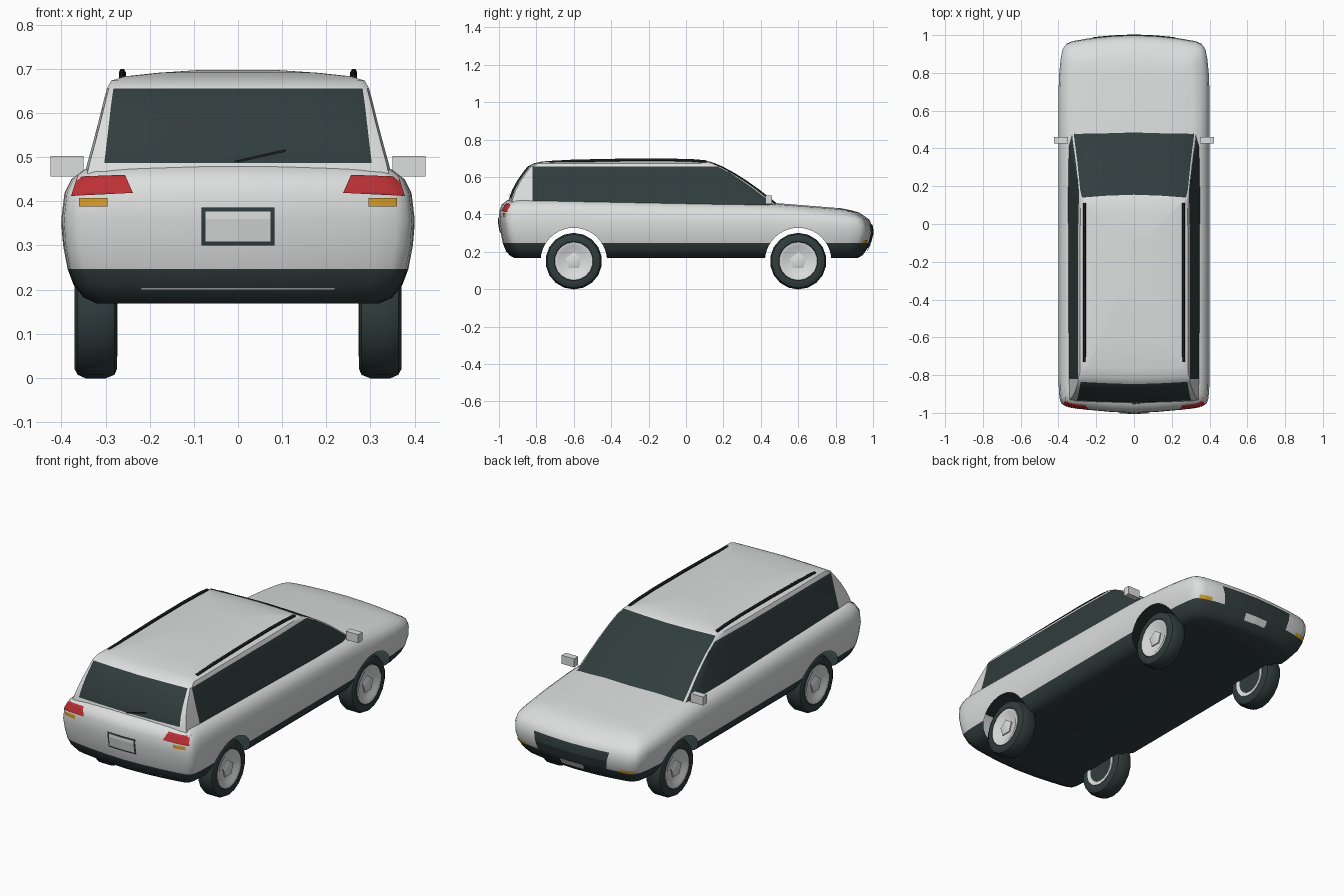
import bpy, bmesh, math
from mathutils import Vector, Matrix
from mathutils.bvhtree import BVHTree

cube = bpy.data.objects.get("Cube")
if cube:
    bpy.data.objects.remove(cube, do_unlink=True)


def material(name, rgb):
    m = bpy.data.materials.new(name)
    m.use_nodes = True
    m.diffuse_color = (*rgb, 1)
    m.node_tree.nodes["Principled BSDF"].inputs["Base Color"].default_value = (*rgb, 1)
    return m


PAINT = material("silver paint", (0.72, 0.73, 0.73))
DARK = material("dark trim and glass", (0.03, 0.046, 0.046))
BLACK = material("black rail", (0.01, 0.012, 0.012))
RED = material("red lamp", (0.5, 0.03, 0.035))
AMBER = material("amber lamp", (0.66, 0.34, 0.025))


def finish(name, bm, mats, angle=40):
    bmesh.ops.recalc_face_normals(bm, faces=bm.faces)
    mesh = bpy.data.meshes.new(name)
    bm.to_mesh(mesh)
    bm.free()
    for m in mats:
        mesh.materials.append(m)
    ob = bpy.data.objects.new(name, mesh)
    bpy.context.collection.objects.link(ob)
    if angle:
        smooth(ob, angle)
    return ob


def smooth(ob, angle):
    bpy.ops.object.select_all(action="DESELECT")
    ob.select_set(True)
    bpy.context.view_layer.objects.active = ob
    bpy.ops.object.shade_smooth_by_angle(angle=math.radians(angle))


def stack(halves, rule):
    """Stack mirrored half outlines (nose centre to tail centre) and cap both ends."""
    bm = bmesh.new()
    n = len(halves[0])
    m = 2 * n - 2
    rings = []
    for half in halves:
        loop = half + [(-x, y, z) for x, y, z in half[-2:0:-1]]
        rings.append([bm.verts.new(p) for p in loop])
    for j in range(len(rings) - 1):
        for i in range(m):
            k = (i + 1) % m
            f = bm.faces.new((rings[j][i], rings[j][k], rings[j + 1][k], rings[j + 1][i]))
            f.material_index = rule(j, i if i < n - 1 else m - 1 - i)
    for j in (0, len(rings) - 1):
        for i in range(n - 1):
            ids = dict.fromkeys([i, i + 1, m - i - 1, (m - i) % m])
            f = bm.faces.new([rings[j][q] for q in ids])
            f.material_index = 1 if j == 0 else 0
    return bm


# Lower body: stacked plan outlines whose upper levels fall towards the hood
plan = [(0, 1), (.3, .995), (.6, .983), (.82, .968), (.9, .955), (.945, .93), (.97, .88), (.99, .8)]
plan += [(1, .7 - .1 * i) for i in range(16)]
plan += [(.995, -.88), (.985, -.925), (.96, -.952), (.9, -.965), (.8, -.973), (.55, -.986), (.3, -.995), (0, -1)]


def drop(y):
    return .025 * max(0, y + .9) / 1.35 if y < .45 else .025 + .08 * (y - .45)


# height, hood fall, half width, nose, tail
levels = [(.168, 0, .32, .92, .92), (.182, 0, .35, .945, .945), (.21, 0, .372, .965, .965),
          (.247, 0, .386, .985, .98), (.30, 0, .396, 1, .99), (.36, .3, .4, .995, 1),
          (.42, .7, .393, .98, .998), (.452, 1, .377, .96, .985), (.473, 1, .35, .925, .96),
          (.482, 1, .31, .88, .94), (.488, 1, .16, .83, .93)]
halves = []
for z, k, w, yf, yr in levels:
    pts = [(fx * w, fy * (yf if fy > 0 else yr)) for fx, fy in plan]
    halves.append([(x, y, z - k * drop(y)) for x, y in pts])
body = finish("lower_body", stack(halves, lambda j, i: 1 if j < 3 else 0), [PAINT, DARK, BLACK], 0)

# Wheel arches: cut the side skin, then open the cut into the hollow shell
bm = bmesh.new()
for sx in (-1, 1):
    for y in (-.6, .6):
        place = Matrix.Translation((sx * .4, y, .15)) @ Matrix.Rotation(math.pi / 2, 4, "Y")
        bmesh.ops.create_cone(bm, cap_ends=True, segments=40, radius1=.178, radius2=.178, depth=.2, matrix=place)
for f in bm.faces:
    f.material_index = 2
cutter = finish("arch_cutter", bm, [PAINT, DARK, BLACK], 0)
cutter.hide_render = True
mod = body.modifiers.new("arches", "BOOLEAN")
mod.object, mod.operation, mod.solver = cutter, "DIFFERENCE", "EXACT"
bpy.context.view_layer.update()
shell = bpy.data.meshes.new_from_object(body.evaluated_get(bpy.context.evaluated_depsgraph_get()))
body.modifiers.clear()
body.data = shell
bpy.data.objects.remove(cutter, do_unlink=True)
bm = bmesh.new()
bm.from_mesh(shell)
bmesh.ops.delete(bm, geom=[f for f in bm.faces if f.material_index == 2], context="FACES")
body_tree = BVHTree.FromBMesh(bm)
bm.to_mesh(shell)
bm.free()
smooth(body, 50)

# Cabin: stacked outlines with glass on the front, side and rear panels
cabin_levels = [(.44, .352, .51, -.955), (.487, .341, .45, -.945), (.53, .329, .395, -.93), (.58, .316, .325, -.903),
                (.62, .306, .262, -.875), (.655, .297, .197, -.848), (.673, .287, .155, -.815),
                (.683, .255, .125, -.77), (.691, .18, .06, -.63), (.697, .09, -.05, -.4)]
halves = []
for j, (z, w, yf, yr) in enumerate(cabin_levels):
    t = min(1, (z - .44) / .21)
    side = [yf - .09 + (max(-.82, yr + .025) - yf + .09) * s / 5 for s in range(6)]
    half = [(0, yf), (.5 * w, yf - .005), ((.91 + .05 * t) * w, yf - .015), ((.935 + .045 * t) * w, yf - .025)]
    half += [(w * (.985 if s == 0 else 1), y) for s, y in enumerate(side)]
    half += [(.985 * w, yr + .02), ((.87 + .08 * t) * w, yr + .012), (.5 * w, yr + .005), (0, yr)]
    halves.append([(x, y, z) for x, y in half])


def glazing(j, i):
    windscreen = i < 2 and j < 6
    side_window = 3 <= i <= 8 and j < 5
    rear_window = i >= 11 and 1 <= j < 5
    return 1 if windscreen or side_window or rear_window else 0


bm = stack(halves, glazing)
cabin_tree = BVHTree.FromBMesh(bm)
finish("cabin", bm, [PAINT, DARK], 35)


def plate(name, corners, mat, facing, tree=body_tree, lift=.004, steps=8):
    """Lay a thin four-cornered (x, z) sheet on the surface seen from the facing end."""
    bm = bmesh.new()
    a, b, c, d = (Vector(p) for p in corners)
    rows = []
    for u in range(steps + 1):
        row = []
        for v in range(steps + 1):
            p = a.lerp(b, u / steps).lerp(d.lerp(c, u / steps), v / steps)
            hit = tree.ray_cast(Vector((p.x, 2 * facing, p.y)), Vector((0, -facing, 0)))[0]
            y = hit.y if hit else facing * .94
            row.append(bm.verts.new((p.x, y + facing * lift, p.y)))
        rows.append(row)
    for u in range(steps):
        for v in range(steps):
            quad = [rows[u][v], rows[u + 1][v], rows[u + 1][v + 1], rows[u][v + 1]]
            bm.faces.new(quad if facing < 0 else quad[::-1])
    mesh = bpy.data.meshes.new(name)
    bm.to_mesh(mesh)
    bm.free()
    mesh.materials.append(mat)
    bpy.context.collection.objects.link(bpy.data.objects.new(name, mesh))


def rect(x0, x1, z0, z1):
    return [(x0, z0), (x1, z0), (x1, z1), (x0, z1)]


# Lamps on both ends
for sx, label in ((1, "left"), (-1, "right")):
    order = 1 if sx > 0 else -1
    tail = [(sx * x, z) for x, z in ((.238, .419), (.378, .412), (.364, .456), (.256, .46))][::order]
    plate("tail_lamp_" + label, tail, RED, -1)
    plate("rear_indicator_" + label, [(sx * x, z) for x, z in rect(.295, .36, .388, .407)][::order], AMBER, -1)
    plate("front_indicator_" + label, [(sx * x, z) for x, z in rect(.28, .35, .243, .262)][::order], AMBER, 1)

# Grille, number plates and rear wiper
plate("grille", [(-.2, .22), (.2, .22), (.225, .345), (-.225, .345)], DARK, 1)
plate("front_number_plate", rect(-.07, .07, .205, .24), PAINT, 1, lift=.008)
plate("rear_plate_frame", rect(-.083, .083, .3, .386), DARK, -1)
plate("rear_number_plate", rect(-.074, .074, .309, .377), PAINT, -1, lift=.006)
plate("rear_bumper_strip", rect(-.22, .22, .199, .204), PAINT, -1)
plate("rear_wiper", [(-.01, .491), (.0, .488), (.108, .512), (.108, .518)], BLACK, -1, cabin_tree, .008)


# Wheels: lathed tyre and hub around the x axis
def lathe(name, profile, sides, y, sx, mat):
    bm = bmesh.new()
    rings = []
    for r, x in profile:
        turns = [2 * math.pi * s / sides for s in range(sides)]
        rings.append([bm.verts.new((sx * x, y + r * math.sin(a), .15 + r * math.cos(a))) for a in turns])
    for p, q in zip(rings, rings[1:]):
        for s in range(sides):
            k = (s + 1) % sides
            bm.faces.new((p[s], p[k], q[k], q[s]))
    bm.faces.new(rings[0])
    bm.faces.new(rings[-1])
    finish(name, bm, [mat], 35)


tyre = [(.1, .355), (.105, .368), (.13, .37), (.143, .363), (.151, .345), (.151, .3), (.143, .28), (.13, .274), (.1, .277)]
hub = [(.07, .356), (.085, .366), (.102, .368), (.102, .273), (.085, .275), (.07, .285)]
for sx, label in ((1, "left"), (-1, "right")):
    for y, end in ((.6, "hood_end"), (-.6, "tail_end")):
        lathe(f"tyre_{end}_{label}", tyre, 18, y, sx, DARK)
        lathe(f"hub_{end}_{label}", hub, 18, y, sx, PAINT)
        lathe(f"hub_cap_{end}_{label}", [(.045, .35), (.045, .362), (.035, .366)], 5, y, sx, PAINT)

    # Door mirror
    bm = bmesh.new()
    place = Matrix.Translation((sx * .387, .443, .479)) @ Matrix.Diagonal((.074, .036, .046, 1))
    bmesh.ops.create_cube(bm, size=1, matrix=place)
    finish("door_mirror_" + label, bm, [PAINT], 0)

    # Roof rail
    curve = bpy.data.curves.new("roof_rail_" + label, "CURVE")
    curve.dimensions, curve.bevel_depth, curve.bevel_resolution = "3D", .008, 1
    curve.use_fill_caps = True
    path = [(-.73, .679), (-.6, .686), (-.35, .691), (-.1, .692), (.04, .688), (.11, .682)]
    line = curve.splines.new("POLY")
    line.points.add(len(path) - 1)
    for pt, (y, z) in zip(line.points, path):
        pt.co = (sx * .262, y, z, 1)
    curve.materials.append(BLACK)
    bpy.context.collection.objects.link(bpy.data.objects.new("roof_rail_" + label, curve))
